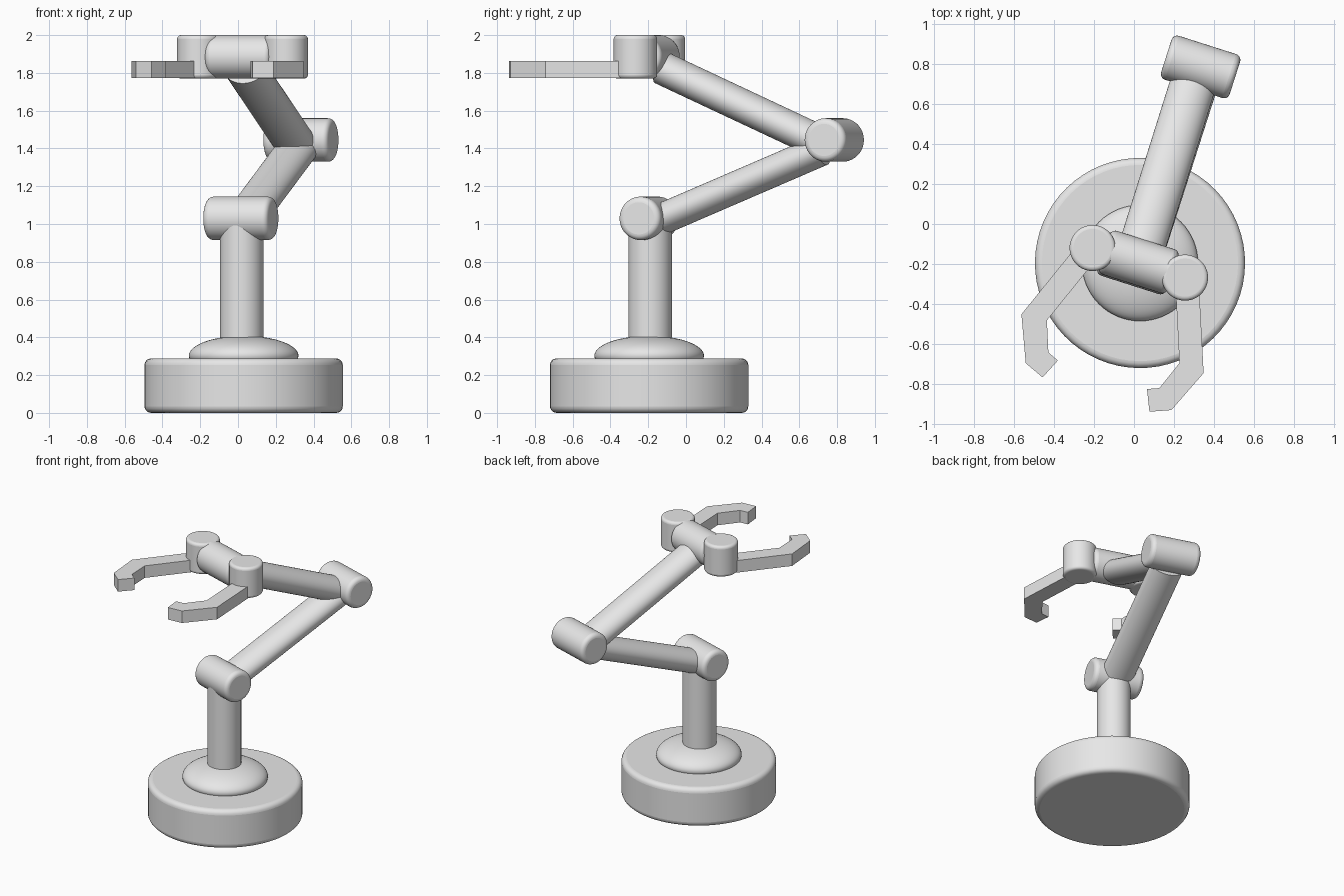
import bpy, bmesh, math
from mathutils import Matrix, Vector

cube = bpy.data.objects.get("Cube")
if cube:
    bpy.data.objects.remove(cube, do_unlink=True)

grey = bpy.data.materials.new("plain grey")
grey.use_nodes = True
grey.diffuse_color = (0.8, 0.8, 0.8, 1)
grey.node_tree.nodes["Principled BSDF"].inputs["Base Color"].default_value = (0.8, 0.8, 0.8, 1)

R = 0.115                     # shared radius of post and joints
SWING = math.radians(-17.7)   # heading of the arm
HINGE = Vector((math.cos(SWING), math.sin(SWING), 0))


def finish(name, bm, smooth=True, bevel=0):
    bmesh.ops.recalc_face_normals(bm, faces=bm.faces)
    mesh = bpy.data.meshes.new(name)
    bm.to_mesh(mesh)
    bm.free()
    obj = bpy.data.objects.new(name, mesh)
    bpy.context.collection.objects.link(obj)
    mesh.materials.append(grey)
    if bevel:
        mod = obj.modifiers.new("rounded rims", 'BEVEL')
        mod.width, mod.segments = bevel, 5
        mod.limit_method, mod.angle_limit = 'ANGLE', math.radians(40)
    if smooth:
        bpy.ops.object.select_all(action='DESELECT')
        obj.select_set(True)
        bpy.context.view_layer.objects.active = obj
        bpy.ops.object.shade_smooth_by_angle(angle=math.radians(35))
    return obj


def rod(name, start, end, width=R, thick=None, bevel=0):
    """Round or flattened bar from start to end, wide along the hinge."""
    start, end = Vector(start), Vector(end)
    along = (end - start).normalized()
    side = HINGE if abs(along.dot(HINGE)) < 0.9 else Vector((0, 0, 1))
    up = along.cross(side).normalized()
    side = up.cross(along)
    frame = Matrix((side, up, along)).transposed().to_4x4()
    frame.translation = (start + end) / 2
    scale = Matrix.Diagonal((width, thick or width, (end - start).length, 1))
    bm = bmesh.new()
    bmesh.ops.create_cone(bm, cap_ends=True, segments=64, radius1=1, radius2=1,
                          depth=1, matrix=frame @ scale)
    return finish(name, bm, bevel=bevel)


def joint(name, centre):
    half = HINGE * 0.18
    rod(name, Vector(centre) - half, Vector(centre) + half, bevel=0.03)


# Base, dome and post
rod("base", (0.03, -0.195, 0), (0.03, -0.195, 0.288), 0.525, bevel=0.035)
bm = bmesh.new()
bmesh.ops.create_uvsphere(bm, u_segments=64, v_segments=32, radius=1,
                          matrix=Matrix.Translation((0.03, -0.195, 0.303))
                          @ Matrix.Diagonal((0.29, 0.29, 0.105, 1)))
finish("base_dome", bm)
rod("post", (0.02, -0.19, 0.3), (0.02, -0.19, 1.03))

# Hinge joints and the two flattened arm links
joint("shoulder_joint", (0.015, -0.195, 1.03))
joint("elbow_joint", (0.333, 0.785, 1.445))
joint("wrist_joint", (0.024, -0.19, 1.885))
rod("lower_arm", (0.04, -0.12, 1.03), (0.308, 0.715, 1.39), thick=0.083)
rod("upper_arm", (0.036, -0.125, 1.825), (0.295, 0.70, 1.438), thick=0.088)

# Gripper: vertical pivots with one hooked finger shape, mirrored
FINGER = [(0.068, 0), (0.093, -0.477), (-0.068, -0.662), (-0.178, -0.67),
          (-0.19, -0.557), (-0.128, -0.552), (-0.028, -0.427), (-0.05, 0)]

for label, x, y, flip, turn in (("left", 0.255, -0.268, 1, 0),
                                ("right", -0.207, -0.12, -1, -36)):
    rod(label + "_finger_pivot", (x, y, 1.77), (x, y, 2.0), bevel=0.02)
    place = Matrix.Translation((x, y, 1.772)) @ Matrix.Rotation(math.radians(turn), 4, 'Z')
    bm = bmesh.new()
    face = bm.faces.new([bm.verts.new(place @ Vector((flip * px, py, 0))) for px, py in FINGER])
    top = bmesh.ops.extrude_face_region(bm, geom=[face])["geom"]
    bmesh.ops.translate(bm, vec=(0, 0, 0.09),
                        verts=[v for v in top if isinstance(v, bmesh.types.BMVert)])
    finish(label + "_finger", bm, smooth=False)
